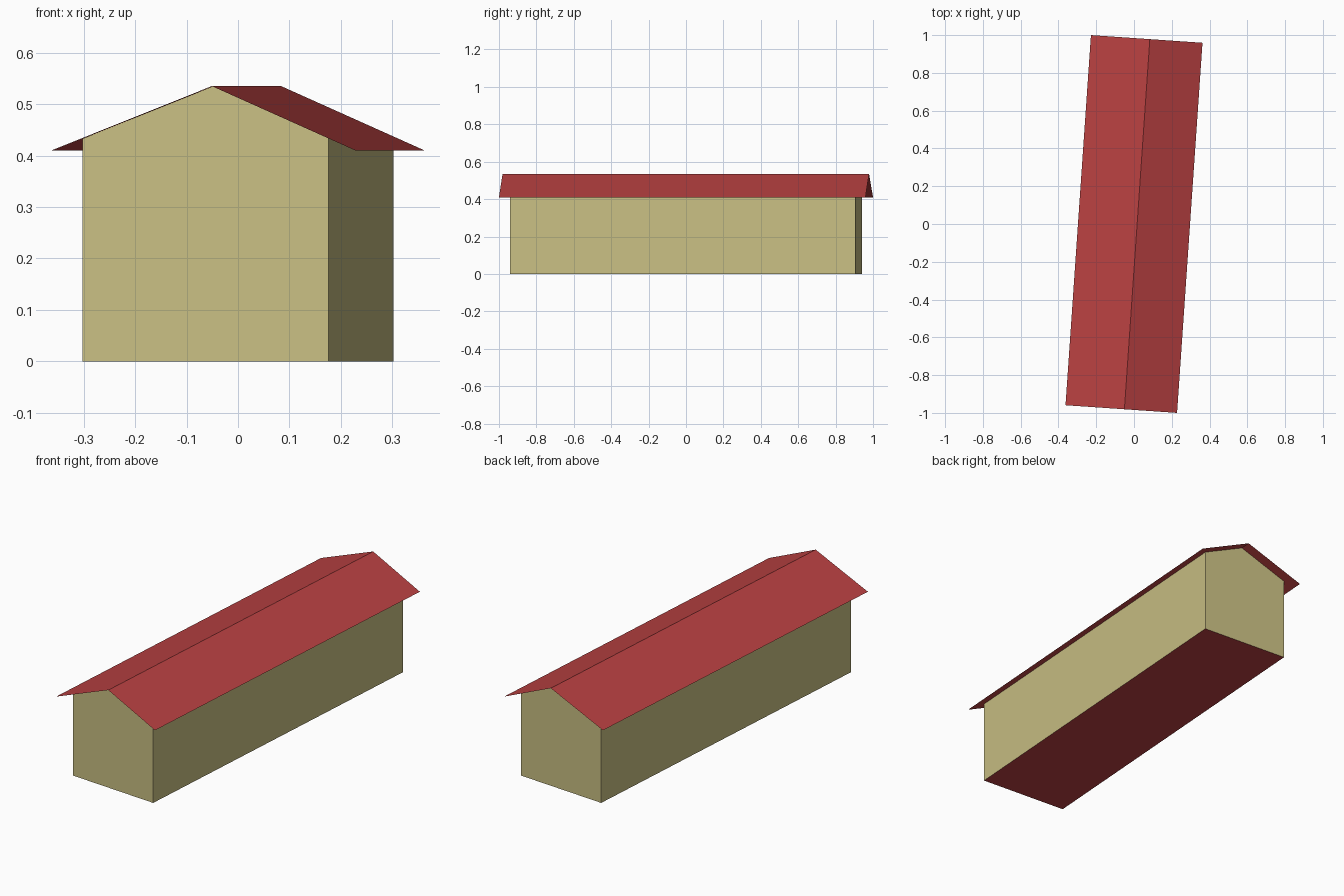
import bpy
import bmesh
import math

cube = bpy.data.objects.get("Cube")
if cube:
    bpy.data.objects.remove(cube, do_unlink=True)

TURN = math.radians(-3.93)                # the building stands slightly askew
RIDGE_X, RIDGE_Z, EAVE_Z = 0.0165, 0.535, 0.41
ROOF_HALF_W, ROOF_HALF_L = 0.296, 0.982
WALL_HALF_W, WALL_HALF_L = 0.2395, 0.9255


def material(name, rgb):
    mat = bpy.data.materials.new(name)
    mat.use_nodes = True
    color = (*rgb, 1.0)
    mat.diffuse_color = color
    mat.node_tree.nodes["Principled BSDF"].inputs["Base Color"].default_value = color
    return mat


def roof_height(x):
    """Height of the roof sheet at a distance x across the building."""
    side = math.copysign(ROOF_HALF_W, x - RIDGE_X)
    return RIDGE_Z - (RIDGE_Z - EAVE_Z) * (x - RIDGE_X) / (side - RIDGE_X)


def extrude_profile(name, profile, half_length, mat, closed=False, caps=False):
    """Sweep a cross-section of (x, z) points along the building."""
    bm = bmesh.new()
    front, back = ([bm.verts.new((x, y, z)) for x, z in profile]
                   for y in (-half_length, half_length))
    count = len(profile)
    for i in range(count if closed else count - 1):
        j = (i + 1) % count
        bm.faces.new((front[i], front[j], back[j], back[i]))
    if caps:
        bm.faces.new(front[::-1])
        bm.faces.new(back)
    mesh = bpy.data.meshes.new(name)
    bm.to_mesh(mesh)
    bm.free()
    mesh.materials.append(mat)
    obj = bpy.data.objects.new(name, mesh)
    obj.rotation_euler.z = TURN
    bpy.context.collection.objects.link(obj)
    return obj


cream = material("cream wall", (0.59, 0.525, 0.23))
red = material("red roof", (0.49, 0.053, 0.054))

# Roof: two thin slopes that overhang the walls all round
extrude_profile("roof", [(ROOF_HALF_W, EAVE_Z), (RIDGE_X, RIDGE_Z),
                         (-ROOF_HALF_W, EAVE_Z)], ROOF_HALF_L, red)

# Walls: gabled box with its floor, open under the roof
w = WALL_HALF_W
walls = extrude_profile("walls", [(-w, 0), (w, 0), (w, roof_height(w)),
                                  (RIDGE_X, RIDGE_Z), (-w, roof_height(-w))],
                        WALL_HALF_L, cream, closed=True, caps=True)
walls.data.materials.append(red)
bm = bmesh.new()
bm.from_mesh(walls.data)
bmesh.ops.recalc_face_normals(bm, faces=bm.faces)
# The floor shares the roof colour; the slopes are left to the roof itself
for face in bm.faces:
    if face.normal.z < -0.5:
        face.material_index = 1
tops = [f for f in bm.faces if f.normal.z > 0.5]
bmesh.ops.delete(bm, geom=tops, context='FACES')
bm.to_mesh(walls.data)
bm.free()
